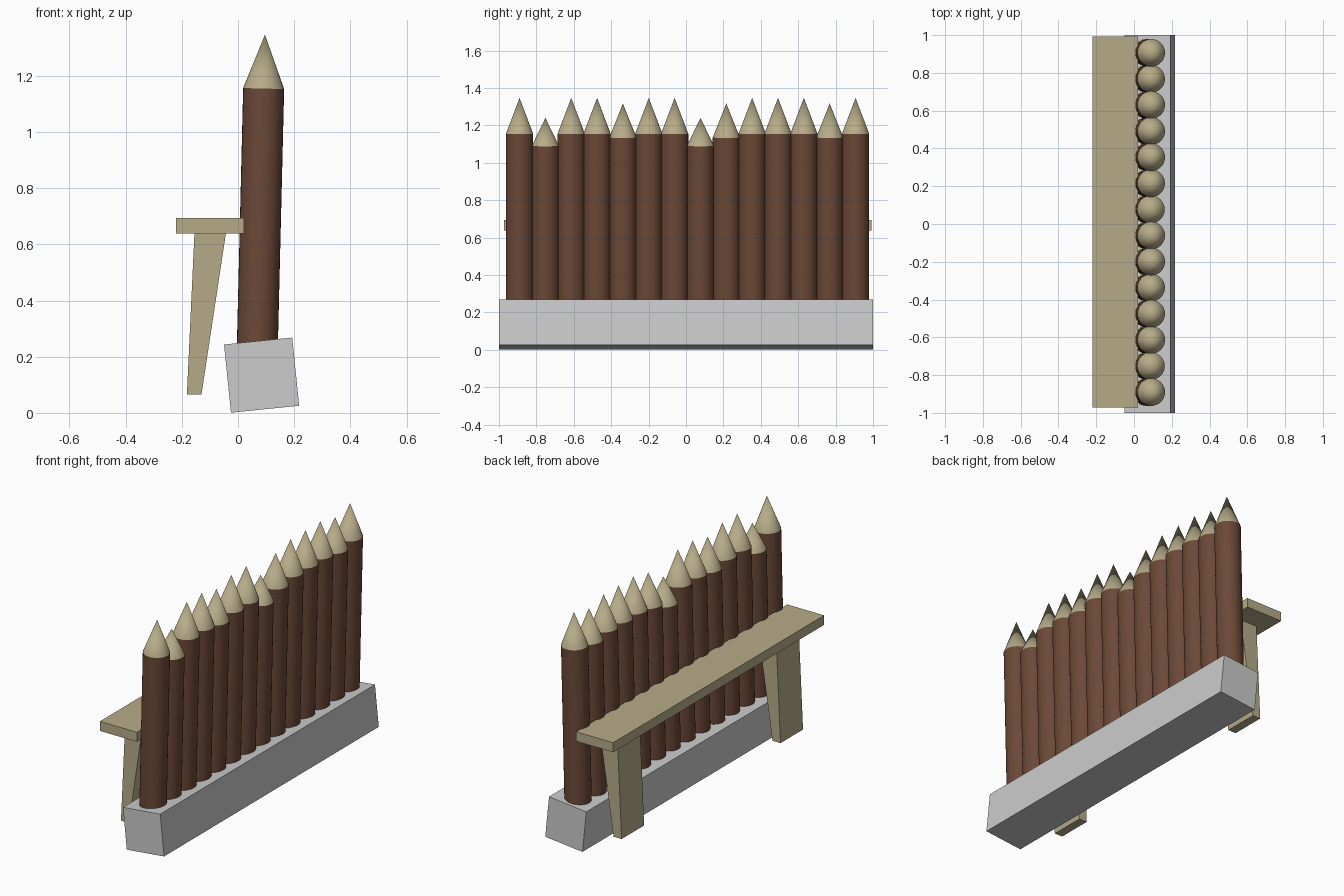
import bpy, bmesh
from math import radians
from mathutils import Matrix

if "Cube" in bpy.data.objects:
    bpy.data.objects.remove(bpy.data.objects["Cube"])


def material(name, color):
    m = bpy.data.materials.new(name)
    m.diffuse_color = color
    m.use_nodes = True
    m.node_tree.nodes["Principled BSDF"].inputs["Base Color"].default_value = m.diffuse_color
    return m


BARK = material("bark", (0.147, 0.065, 0.038, 1))
WOOD = material("cut_wood", (0.47, 0.41, 0.25, 1))


def add_object(name, bm, mat=None, smooth=False):
    bmesh.ops.recalc_face_normals(bm, faces=bm.faces)
    mesh = bpy.data.meshes.new(name)
    bm.to_mesh(mesh)
    bm.free()
    if mat:
        mesh.materials.append(mat)
    ob = bpy.data.objects.new(name, mesh)
    bpy.context.collection.objects.link(ob)
    if smooth:
        bpy.ops.object.select_all(action='DESELECT')
        ob.select_set(True)
        bpy.context.view_layer.objects.active = ob
        bpy.ops.object.shade_smooth_by_angle(angle=radians(40))
    return ob


def prism(name, profile, y0, y1, mat=None):
    """Extrude an (x, z) outline from y0 to y1."""
    bm = bmesh.new()
    face = bm.faces.new([bm.verts.new((x, y0, z)) for x, z in profile])
    ext = bmesh.ops.extrude_face_region(bm, geom=[face])
    verts = [v for v in ext["geom"] if isinstance(v, bmesh.types.BMVert)]
    bmesh.ops.translate(bm, verts=verts, vec=(0, y1 - y0, 0))
    return add_object(name, bm, mat)


def round_part(name, r1, r2, depth, place, mat):
    """Cylinder or cone standing on its local origin."""
    bm = bmesh.new()
    bmesh.ops.create_cone(bm, cap_ends=True, segments=32, radius1=r1, radius2=r2,
                          depth=depth, matrix=Matrix.Translation((0, 0, depth / 2)))
    ob = add_object(name, bm, mat, smooth=True)
    ob.matrix_world = place


# Stone base, slightly tipped
base = prism("stone_base", [(-0.122, -0.122), (0.122, -0.122), (0.122, 0.122), (-0.122, 0.122)], -1, 1)
base.location = (0.084, 0, 0.1345)
base.rotation_euler.y = radians(-5.8)

# Leaning sharpened logs: (top of bark, top of tip) by height class
R, FOOT = 0.073, 0.2
HEIGHTS = {"T": (1.155, 1.347), "M": (1.135, 1.317), "S": (1.09, 1.24)}
for i, kind in enumerate("TSTTMTTSMTTTMT"):
    y = -0.89 + i * 0.1382
    shoulder, tip = HEIGHTS[kind]
    place = Matrix.Translation((0.068, y, FOOT)) @ Matrix.Rotation(radians(1.4), 4, 'Y')
    round_part(f"log_{i + 1}", R, R, shoulder - FOOT, place, BARK)
    round_part(f"log_tip_{i + 1}", R, 0, tip - shoulder,
               place @ Matrix.Translation((0, 0, shoulder - FOOT)), WOOD)

# Walkway plank and its tapered legs
prism("plank", [(-0.22, 0.638), (0.021, 0.638), (0.021, 0.694), (-0.22, 0.694)], -0.972, 0.993, WOOD)
for name, y in (("front_leg", -0.83), ("back_leg", 0.65)):
    prism(name, [(-0.182, 0.065), (-0.13, 0.065), (-0.043, 0.64), (-0.155, 0.64)], y, y + 0.21, WOOD)
